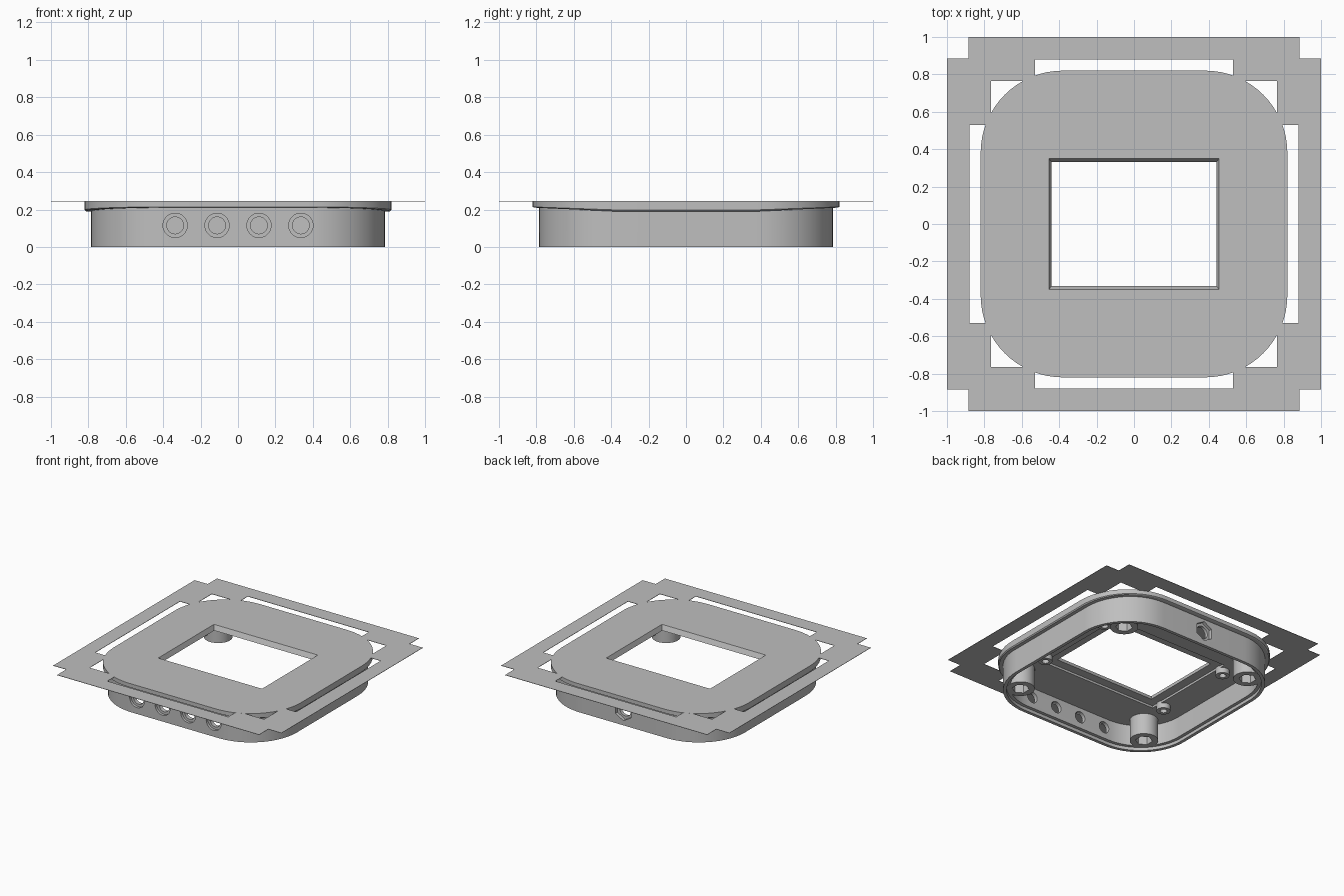
import bpy, bmesh, math
from mathutils import Matrix, Vector

if "Cube" in bpy.data.objects:
    bpy.data.objects.remove(bpy.data.objects["Cube"])

grey = bpy.data.materials.new("plain_grey")
grey.use_nodes = True
COLOUR = (0.52, 0.52, 0.52, 1)
grey.diffuse_color = COLOUR
grey.node_tree.nodes["Principled BSDF"].inputs["Base Color"].default_value = COLOUR

TOP = 0.245
ARC_CENTRE = 0.38
HOLE_Z = 0.115
SIGNS = [(sx, sy) for sx in (-1, 1) for sy in (-1, 1)]


def make(name, bm):
    bmesh.ops.recalc_face_normals(bm, faces=bm.faces)
    mesh = bpy.data.meshes.new(name)
    bm.to_mesh(mesh)
    bm.free()
    mesh.materials.append(grey)
    obj = bpy.data.objects.new(name, mesh)
    bpy.context.collection.objects.link(obj)
    return obj


def loft(name, rings):
    """Closed solid through rings of equal point count, capped at both ends."""
    bm = bmesh.new()
    loops = [[bm.verts.new(p) for p in ring] for ring in rings]
    n = len(loops[0])
    for a, b in zip(loops, loops[1:]):
        for i in range(n):
            j = (i + 1) % n
            bm.faces.new((a[i], a[j], b[j], b[i]))
    bm.faces.new(loops[0])
    bm.faces.new(loops[-1])
    return make(name, bm)


def rounded(half, z, tilt=0.0, steps=16):
    """Rounded square; tilt lifts the front and back sides."""
    pts = []
    for q in range(4):
        for i in range(steps + 1):
            a = (q + i / steps) * math.pi / 2
            corner = (q + 0.5) * math.pi / 2
            cx = math.copysign(ARC_CENTRE, math.cos(corner))
            cy = math.copysign(ARC_CENTRE, math.sin(corner))
            r = half - ARC_CENTRE
            pts.append(Vector((cx + r * math.cos(a), cy + r * math.sin(a),
                               z + tilt * abs(math.sin(a)))))
    return pts


def rect(hx, hy, z, cx=0, cy=0):
    return [(cx + sx * hx, cy + sy * hy, z)
            for sx, sy in ((-1, -1), (1, -1), (1, 1), (-1, 1))]


def prism(name, sides, radius, z0, z1, x=0, y=0):
    ring = [(radius * math.sin(2 * math.pi * i / sides),
             radius * math.cos(2 * math.pi * i / sides)) for i in range(sides)]
    return loft(name, [[(x + u, y + v, z) for u, v in ring] for z in (z0, z1)])


def prism_y(name, sides, radius, y0, y1, x):
    """Prism lying along y, centred at the port height."""
    obj = prism(name, sides, radius, -y1, -y0)
    obj.data.transform(Matrix.Translation((x, 0, HOLE_Z)) @
                       Matrix.Rotation(math.pi / 2, 4, 'X'))
    return obj


def cut(obj, cutters):
    for c in cutters:
        m = obj.modifiers.new("cut", 'BOOLEAN')
        m.operation = 'DIFFERENCE'
        m.solver = 'EXACT'
        m.object = c
        bpy.context.view_layer.objects.active = obj
        bpy.ops.object.modifier_apply(modifier=m.name)
        bpy.data.objects.remove(c)


def smooth(obj):
    bpy.ops.object.select_all(action='DESELECT')
    obj.select_set(True)
    bpy.context.view_layer.objects.active = obj
    bpy.ops.object.shade_smooth_by_angle(angle=math.radians(30))


# Hollow shell: ceiling, inner wall, stepped rim, outer wall, overhanging lip
shell = loft("shell", [
    rounded(0.735, 0.19), rounded(0.735, 0.025), rounded(0.76, 0.025),
    rounded(0.76, 0), rounded(0.785, 0), rounded(0.785, 0.19, 0.02),
    rounded(0.813, 0.19, 0.02), rounded(0.82, 0.198, 0.016),
    rounded(0.82, TOP)])

# Sloped window and the shallow recess beneath it
cutters = [
    loft("window_cutter", [rect(0.435, 0.325, 0.195), rect(0.457, 0.352, 0.25)]),
    loft("recess_cutter", [rect(0.51, 0.40, 0.1), rect(0.51, 0.40, 0.207)])]

# Four stepped ports in front, one hexagonal seat with a hole at the back
for x in (-0.336, -0.112, 0.112, 0.336):
    cutters.append(prism_y("port_cutter", 32, 0.045, -0.85, -0.7, x))
    cutters.append(prism_y("port_step_cutter", 32, 0.065, -0.85, -0.765, x))
cutters.append(prism_y("back_hole_cutter", 32, 0.05, 0.7, 0.85, 0))
cutters.append(prism_y("back_hex_cutter", 6, 0.078, 0.76, 0.85, 0))
cut(shell, cutters)
smooth(shell)

# Corner bosses with hexagonal sockets, and small hollow standoffs
for sx, sy in SIGNS:
    x, y = sx * 0.578, sy * 0.578
    boss = prism("corner_boss", 40, 0.102, 0.024, 0.2, x, y)
    cut(boss, [prism("socket_cutter", 6, 0.062, 0, 0.12, x, y)])
    smooth(boss)
    x, y = sx * 0.553, sy * 0.33
    post = prism("standoff", 24, 0.05, 0.15, 0.215, x, y)
    cut(post, [prism("standoff_cutter", 24, 0.025, 0.1, 0.195, x, y)])
    smooth(post)

# Thin brim sheet with notched corners, side slots and corner openings
low, high = TOP - 0.003, TOP - 0.0003
brim = loft("brim", [rect(1, 1, low), rect(1, 1, high)])
holes = [loft("body_cutter", [rounded(0.812, 0.2), rounded(0.812, 0.3)])]


def sheet_hole(hx, hy, cx, cy):
    holes.append(loft("sheet_cutter", [rect(hx, hy, 0.2, cx, cy),
                                       rect(hx, hy, 0.3, cx, cy)]))


for sx, sy in SIGNS:
    sheet_hole(0.115, 0.115, sx, sy)
    sheet_hole(0.105, 0.105, sx * 0.66, sy * 0.66)
for s in (-1, 1):
    sheet_hole(0.53, 0.09, 0, s * 0.79)
    sheet_hole(0.09, 0.53, s * 0.79, 0)
cut(brim, holes)
